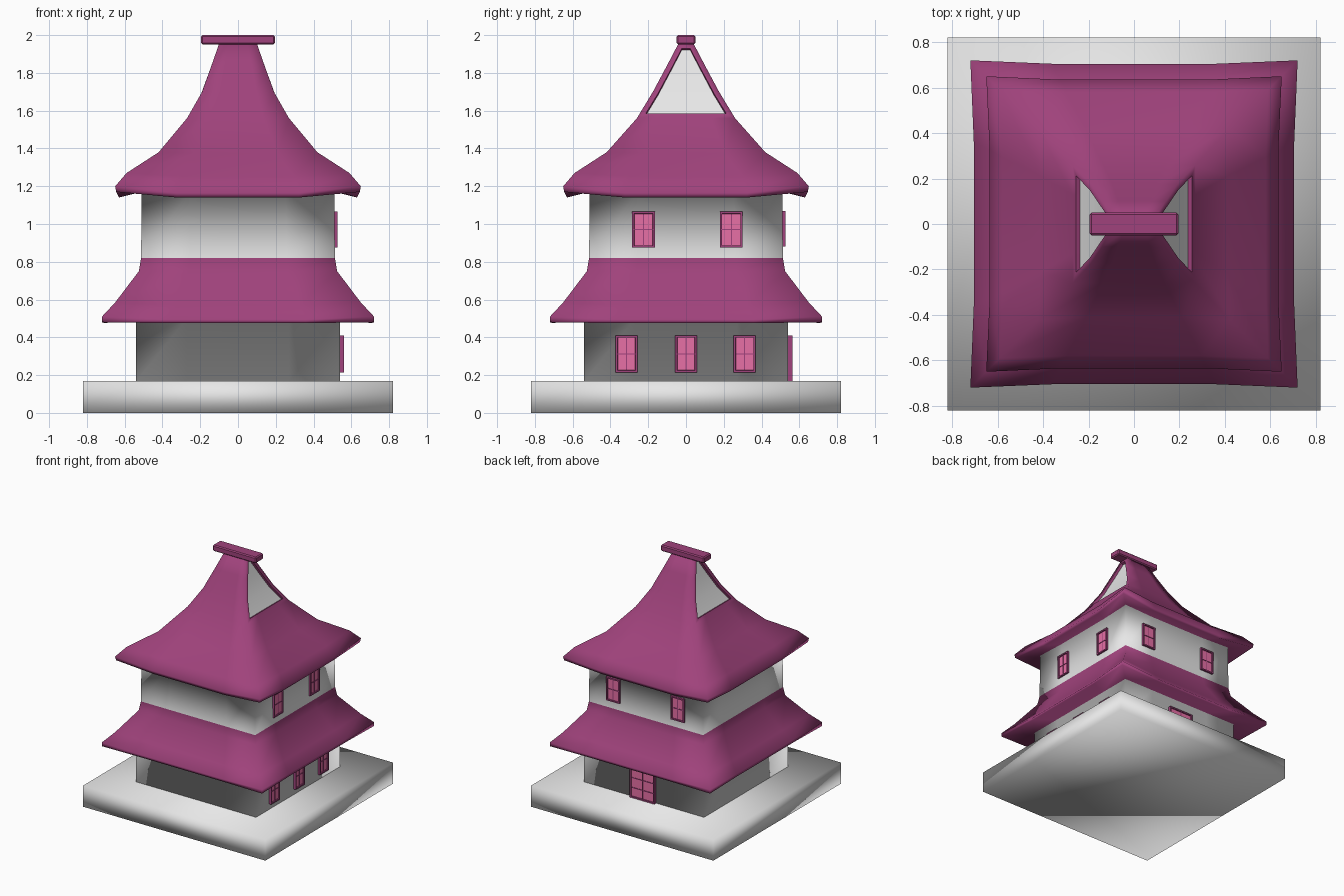
import bpy, bmesh, math

cube = bpy.data.objects.get("Cube")
if cube:
    bpy.data.objects.remove(cube, do_unlink=True)


def material(name, rgb):
    m = bpy.data.materials.new(name)
    m.use_nodes = True
    m.diffuse_color = (*rgb, 1)
    m.node_tree.nodes["Principled BSDF"].inputs["Base Color"].default_value = (*rgb, 1)
    return m


white = material("white_plaster", (0.8, 0.8, 0.8))
plum = material("plum_tiles", (0.35, 0.055, 0.2))
pink = material("pink_panes", (0.8, 0.16, 0.38))


def finish(bm, name, mats, smooth=True):
    bmesh.ops.recalc_face_normals(bm, faces=bm.faces)
    for f in bm.faces:
        f.smooth = smooth
    mesh = bpy.data.meshes.new(name)
    bm.to_mesh(mesh)
    bm.free()
    for m in mats:
        mesh.materials.append(m)
    ob = bpy.data.objects.new(name, mesh)
    bpy.context.collection.objects.link(ob)
    return ob


def add_box(bm, lo, hi, mat=0):
    made = bmesh.ops.create_cube(bm, size=1)["verts"]
    for v in made:
        v.co = [a + (c + 0.5) * (b - a) for a, b, c in zip(lo, hi, v.co)]
    faces = {f for v in made for f in v.link_faces}
    for f in faces:
        f.material_index = mat
    return list(faces)


# Stone base
bm = bmesh.new()
add_box(bm, (-0.82, -0.82, 0), (0.82, 0.82, 0.17))
finish(bm, "base", [white])

# Tower rings: half x, half y, corner height, middle height, inward bow, material above
WALL, ROOF = 0, 1
rings = [
    (0.54, 0.54, 0.165, 0.165, 0, WALL),
    (0.54, 0.54, 0.50, 0.50, 0, ROOF),
    (0.72, 0.72, 0.48, 0.475, 0.015, ROOF),
    (0.72, 0.72, 0.51, 0.495, 0.015, ROOF),
    (0.65, 0.65, 0.585, 0.57, 0.012, ROOF),
    (0.525, 0.525, 0.75, 0.75, 0, ROOF),
    (0.513, 0.513, 0.82, 0.82, 0, WALL),
    (0.51, 0.51, 1.18, 1.17, 0, ROOF),
    (0.645, 0.645, 1.17, 1.14, 0.015, ROOF),
    (0.65, 0.65, 1.20, 1.165, 0.015, ROOF),
    (0.59, 0.59, 1.27, 1.25, 0.01, ROOF),
    (0.42, 0.42, 1.38, 1.375, 0.01, ROOF),
    (0.27, 0.26, 1.56, 1.56, 0, ROOF),
    (0.19, 0.175, 1.70, 1.70, 0, ROOF),
    (0.14, 0.1, 1.84, 1.84, 0, ROOF),
    (0.10, 0.04, 1.955, 1.955, 0, ROOF),
]
GABLE_START = 12


def ring_verts(bm, hx, hy, zc, zm, bow):
    half = [(-hx, -hy, zc), (-hx * 0.5, bow - hy, zm), (hx * 0.5, bow - hy, zm),
            (hx, -hy, zc), (hx - bow, -hy * 0.5, zm), (hx - bow, hy * 0.5, zm)]
    return [bm.verts.new(p) for p in half + [(-x, -y, z) for x, y, z in half]]


bm = bmesh.new()
loops = [ring_verts(bm, *r[:5]) for r in rings]
gables = []
for level, (low, high) in enumerate(zip(loops, loops[1:])):
    for i in range(12):
        j = (i + 1) % 12
        on_gable = level >= GABLE_START and (i // 3) % 2 == 1
        if not on_gable:
            f = bm.faces.new((low[i], low[j], high[j], high[i]))
            f.material_index = rings[level][5]
        elif i % 3 == 0:
            # One face across the whole gable at this level
            k = (i + 3) % 12
            edge = low[i:i + 3] if level == GABLE_START else [low[i]]
            f = bm.faces.new(edge + [low[k], high[k], high[i]])
            f.material_index = ROOF
            gables.append(f)
bm.faces.new(loops[0]).material_index = WALL
top = loops[-1]
bm.faces.new([top[i] for i in (0, 1, 2, 3, 6, 7, 8, 9)]).material_index = ROOF
bmesh.ops.delete(bm, geom=[v for v in bm.verts if not v.link_faces], context="VERTS")
bmesh.ops.recalc_face_normals(bm, faces=bm.faces)

# Recessed white gable panels framed by the roof edge
border = bmesh.ops.inset_region(bm, faces=gables, thickness=0.028, use_even_offset=True)["faces"]
rim = bmesh.ops.inset_region(bm, faces=gables, thickness=0.001, depth=-0.02)["faces"]
for f in border + rim:
    f.material_index = ROOF
for f in gables:
    f.material_index = WALL
for f in rim:
    for e in f.edges:
        e.smooth = False
finish(bm, "tower_walls_and_roofs", [white, plum])

# Ridge beam on top
bm = bmesh.new()
add_box(bm, (-0.195, -0.05, 1.95), (0.195, 0.05, 2.0))
bmesh.ops.bevel(bm, geom=bm.edges[:], offset=0.008, segments=1, affect="EDGES")
finish(bm, "ridge_beam", [plum], smooth=False)


def opening(name, side, wall, along, z0, z1, width, depth, columns, rows):
    """Framed panes facing +x, turned to face the back when side is 'back'."""
    bm = bmesh.new()
    w = width / 2
    faces = add_box(bm, (wall - 0.01, -w, z0), (wall + depth, w, z1))
    front = max(faces, key=lambda f: f.calc_center_median().x)
    bm.normal_update()
    bmesh.ops.inset_region(bm, faces=[front], thickness=0.015)
    bmesh.ops.inset_region(bm, faces=[front], thickness=0.001, depth=-0.009)
    front.material_index = 1
    x0, x1 = wall + depth - 0.012, wall + depth - 0.005
    for c in range(1, columns):
        y = -w + width * c / columns
        add_box(bm, (x0, y - 0.003, z0 + 0.01), (x1, y + 0.003, z1 - 0.01))
    for r in range(1, rows):
        z = z0 + (z1 - z0) * r / rows
        add_box(bm, (x0, 0.01 - w, z - 0.003), (x1, w - 0.01, z + 0.003))
    ob = finish(bm, name, [plum, pink], smooth=False)
    if side == "back":
        ob.rotation_euler.z = math.pi / 2
        ob.location.x = along
    else:
        ob.location.y = along


# Windows on the left side and the back, and the back door
for n, y in enumerate((-0.315, 0, 0.31)):
    opening(f"lower_window_{n + 1}", "left", 0.54, y, 0.215, 0.41, 0.115, 0.02, 2, 2)
for n, y in enumerate((-0.225, 0.24)):
    opening(f"upper_window_{n + 1}", "left", 0.512, y, 0.875, 1.065, 0.12, 0.014, 2, 2)
for n, x in enumerate((-0.29, 0.29)):
    opening(f"back_window_{n + 1}", "back", 0.512, x, 0.88, 1.07, 0.12, 0.016, 2, 2)
opening("back_door", "back", 0.54, 0, 0.17, 0.41, 0.22, 0.025, 2, 3)
